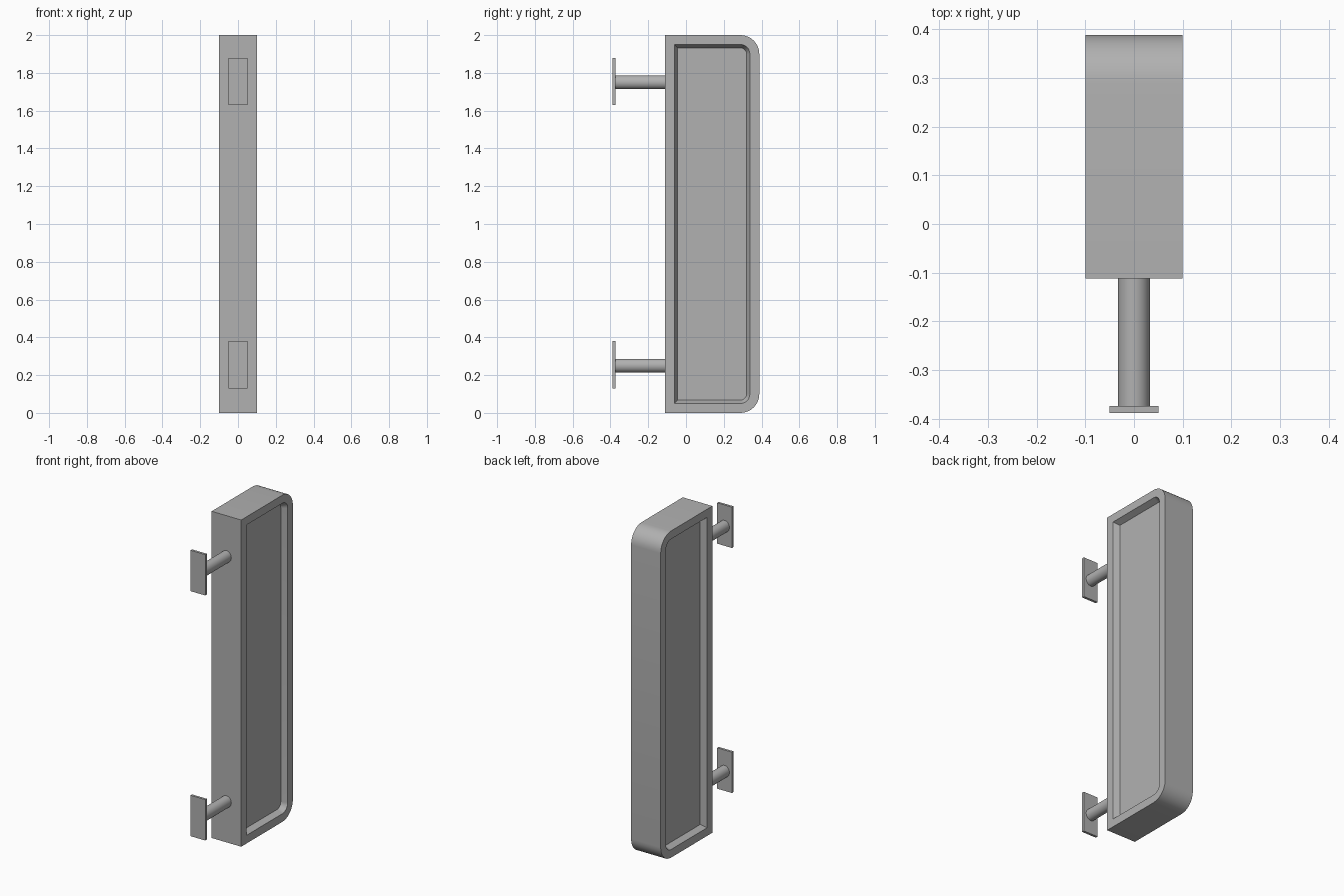
import bpy, bmesh, math

if "Cube" in bpy.data.objects:
    bpy.data.objects.remove(bpy.data.objects["Cube"])

Y0, Y1, Z0, Z1 = -0.112, 0.388, 0.0, 2.0

# Dark grey paint shared by all parts
paint = bpy.data.materials.new("dark_grey_paint")
paint.diffuse_color = (0.44, 0.44, 0.44, 1)
paint.use_nodes = True
paint.node_tree.nodes["Principled BSDF"].inputs["Base Color"].default_value = paint.diffuse_color


def finish(name, bm):
    bmesh.ops.recalc_face_normals(bm, faces=bm.faces[:])
    mesh = bpy.data.meshes.new(name)
    bm.to_mesh(mesh)
    bm.free()
    mesh.materials.append(paint)
    ob = bpy.data.objects.new(name, mesh)
    bpy.context.collection.objects.link(ob)
    bpy.ops.object.select_all(action='DESELECT')
    ob.select_set(True)
    bpy.context.view_layer.objects.active = ob
    bpy.ops.object.shade_smooth_by_angle(angle=math.radians(35))
    return ob


def outline(inset, r, seg=8):
    """Panel outline in y, z: square wall side, rounded outer side."""
    y0, y1, z0, z1 = Y0 + inset, Y1 - inset, Z0 + inset, Z1 - inset
    pts = [(y0, z1), (y0, z0)]
    for cz, start in ((z0 + r, -90), (z1 - r, 0)):
        for i in range(seg + 1):
            a = math.radians(start + 90 * i / seg)
            pts.append((y1 - r + r * math.cos(a), cz + r * math.sin(a)))
    return pts


# Sign box: sections from one sunken panel, around the rim, to the other
bm = bmesh.new()
half = [(0.065, 0.067, 0.035), (0.1, 0.05, 0.05), (0.1, 0.0, 0.1)]
sections = [(-x, i, r) for x, i, r in half] + half[::-1]
rings = [[bm.verts.new((x, y, z)) for y, z in outline(i, r)] for x, i, r in sections]
for a, b in zip(rings, rings[1:]):
    for k in range(len(a)):
        n = (k + 1) % len(a)
        bm.faces.new((a[k], a[n], b[n], b[k]))
bm.faces.new(rings[0])
bm.faces.new(rings[-1])
finish("sign_box", bm)


def bracket(label, z):
    # Slightly oval arm running from the wall plate into the box
    bpy.ops.mesh.primitive_cylinder_add(vertices=32, radius=1, depth=0.268,
                                        location=(0, -0.241, z),
                                        rotation=(math.pi / 2, 0, 0),
                                        scale=(0.033, 0.036, 1))
    arm = bpy.context.object
    arm.name = label + "_arm"
    arm.data.materials.append(paint)
    bpy.ops.object.transform_apply(location=False, rotation=True, scale=True)
    bpy.ops.object.shade_smooth_by_angle(angle=math.radians(35))
    # Flat wall plate
    bm = bmesh.new()
    bmesh.ops.create_cube(bm, size=1)
    bmesh.ops.scale(bm, vec=(0.1, 0.015, 0.25), verts=bm.verts)
    plate = finish(label + "_wall_plate", bm)
    plate.location = (0, -0.3805, z + 0.005)


bracket("lower", 0.25)
bracket("upper", 1.75)
